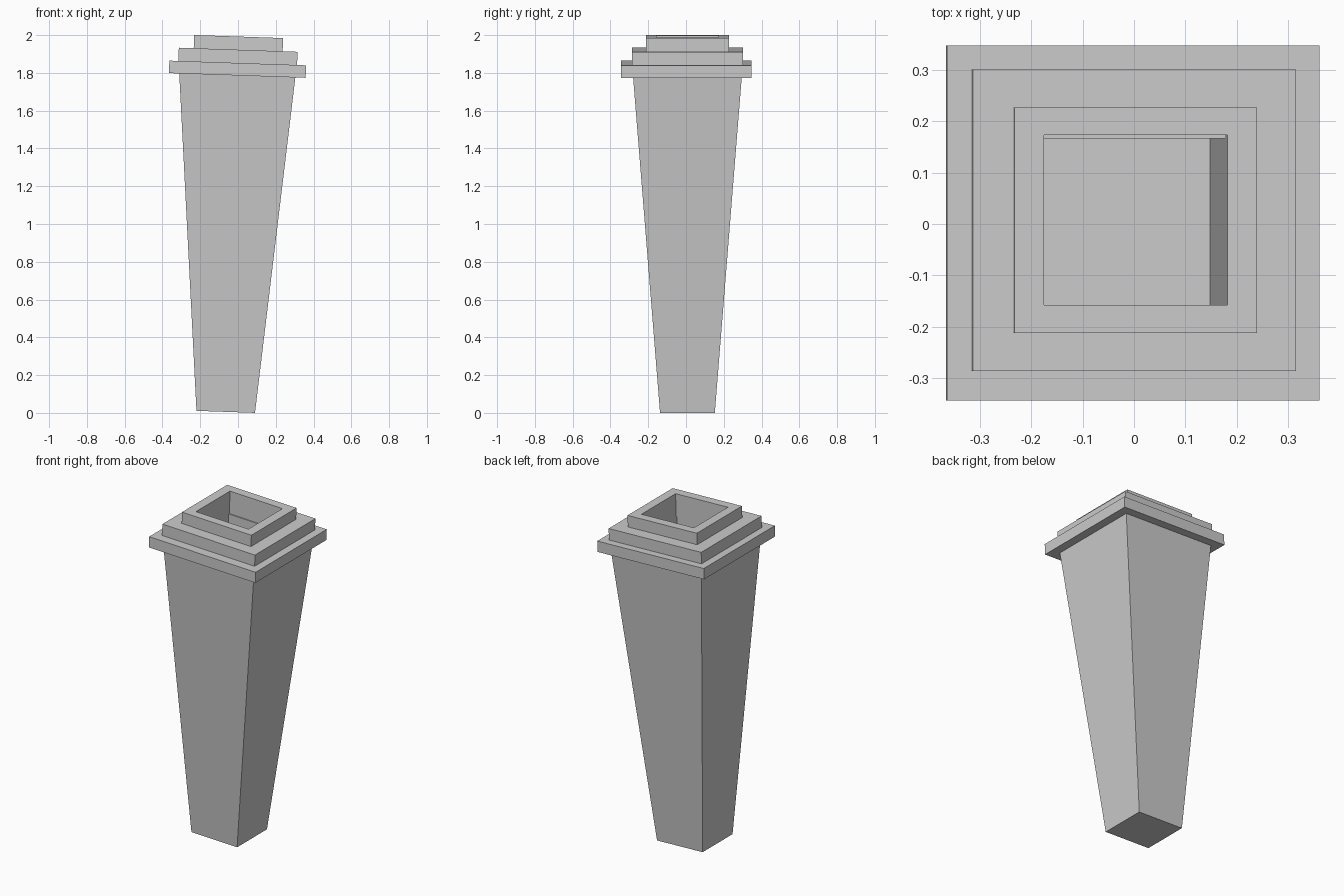
import bpy
import bmesh
import math
from mathutils import Matrix

cube = bpy.data.objects.get("Cube")
if cube:
    bpy.data.objects.remove(cube, do_unlink=True)

# One plain stone grey
stone = bpy.data.materials.new("stone_grey")
stone.use_nodes = True
GREY = (0.6, 0.6, 0.6, 1.0)
stone.diffuse_color = GREY
stone.node_tree.nodes["Principled BSDF"].inputs["Base Color"].default_value = GREY

# The whole pillar leans slightly toward +x
LEAN = Matrix.Translation((-0.065, 0.0075, 0.0055)) @ Matrix.Rotation(math.radians(1.97), 4, 'Y')
HOLE = (0.356, 0.33)
FLOOR_Z = 1.02


def loft(name, rings, closed=False, y_shift=0.0):
    """Skin a stack of rectangles ((width, depth), z); closed makes a hollow frame."""
    bm = bmesh.new()
    loops = []
    for (w, d), z in rings:
        loops.append([bm.verts.new((sx * w / 2, sy * d / 2 + y_shift, z))
                      for sx, sy in ((-1, -1), (1, -1), (1, 1), (-1, 1))])
    pairs = list(zip(loops, loops[1:]))
    if closed:
        pairs.append((loops[-1], loops[0]))
    else:
        bm.faces.new(loops[0])
        bm.faces.new(loops[-1])
    for a, b in pairs:
        for i in range(4):
            j = (i + 1) % 4
            bm.faces.new((a[i], a[j], b[j], b[i]))
    bmesh.ops.recalc_face_normals(bm, faces=bm.faces)
    mesh = bpy.data.meshes.new(name)
    bm.to_mesh(mesh)
    bm.free()
    mesh.materials.append(stone)
    ob = bpy.data.objects.new(name, mesh)
    bpy.context.collection.objects.link(ob)
    ob.matrix_world = LEAN
    return ob


def frame(name, size, z0, z1, y_shift=0.0):
    """Square frame around the shaft opening."""
    return loft(name, [(size, z0), (size, z1), (HOLE, z1), (HOLE, z0)], True, y_shift)


# Tapered body with a blind square shaft sunk from the top
loft("tapered_body", [((0.31, 0.29), 0), ((0.615, 0.575), 1.782),
                      (HOLE, 1.782), (HOLE, FLOOR_Z)])

# Stepped cap
frame("wide_collar", (0.724, 0.69), 1.782, 1.848, -0.006)
frame("middle_step", (0.629, 0.586), 1.848, 1.918)
frame("top_step", (0.471, 0.438), 1.918, 1.988)
